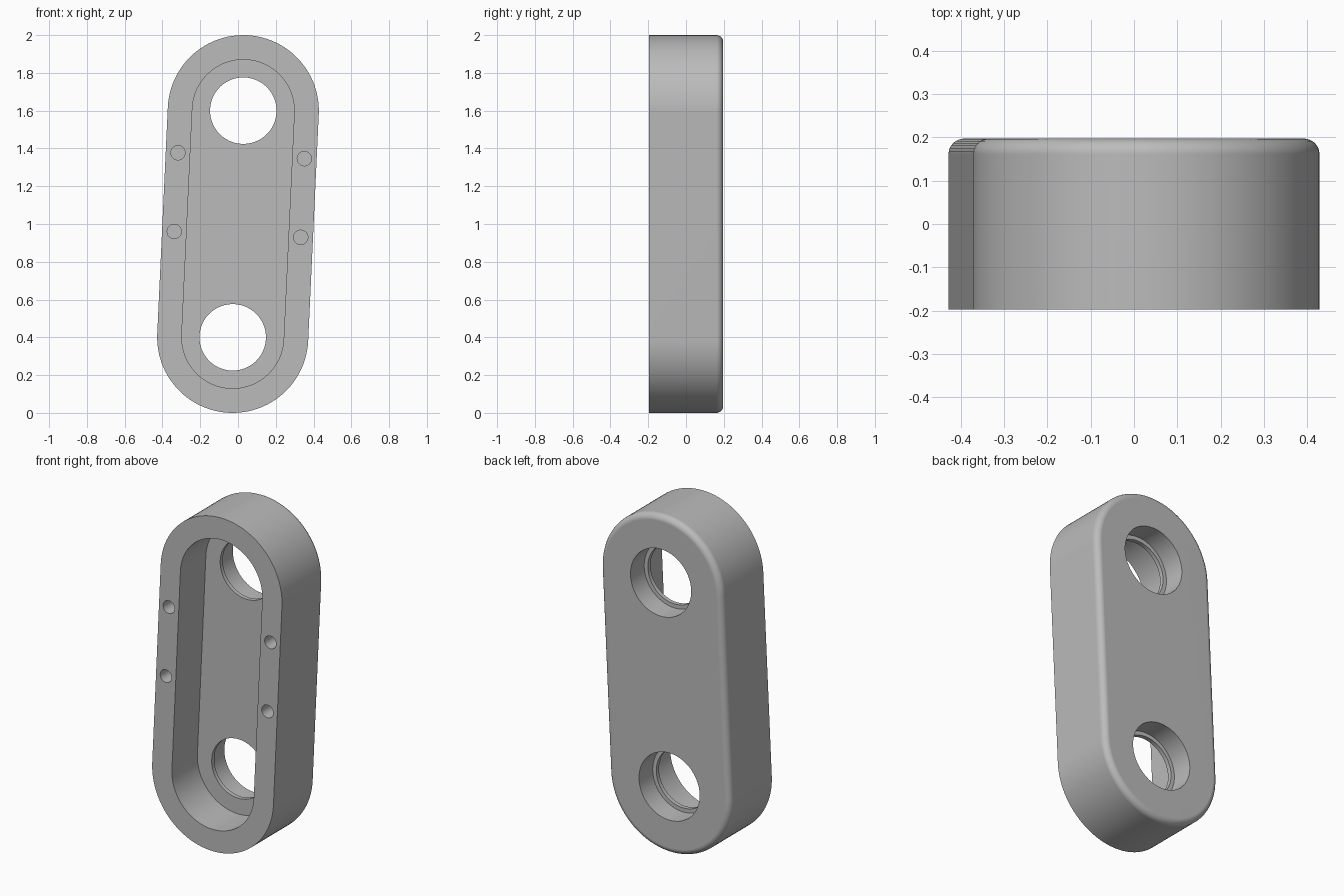
import bpy, bmesh, math
from mathutils import Matrix, Vector

if "Cube" in bpy.data.objects:
    bpy.data.objects.remove(bpy.data.objects["Cube"], do_unlink=True)

TILT = math.atan2(0.028, 0.6)      # lean of the long axis
SPAN = 0.6 / math.cos(TILT)        # centre to bore distance
FRONT, BACK, ROUND = -0.197, 0.197, 0.036
FLOOR, SHOULDER = 0.043, 0.068     # pocket floor and bore shoulder depths
PLACE = Matrix.Translation((0, 0, 1)) @ Matrix.Rotation(TILT, 4, 'Y')

grey = bpy.data.materials.new("plain grey")
grey.use_nodes = True
grey.diffuse_color = (0.5, 0.5, 0.5, 1)
grey.node_tree.nodes["Principled BSDF"].inputs["Base Color"].default_value = (0.5, 0.5, 0.5, 1)


def loft(name, rings, half=0.0, at=(0, 0), segments=64):
    """Join slot or circle outlines given as (radius, y) pairs into a solid."""
    bm = bmesh.new()
    loops = []
    for radius, y in rings:
        loop = []
        for side in (1, -1):
            count = segments // 2
            for i in range(count + (1 if half else 0)):
                a = math.pi * i / count
                p = Vector((at[0] + side * radius * math.cos(a), y,
                            at[1] + side * (half + radius * math.sin(a))))
                loop.append(bm.verts.new(PLACE @ p))
        loops.append(loop)
    for a, b in zip(loops, loops[1:]):
        for i in range(len(a)):
            j = (i + 1) % len(a)
            bm.faces.new((a[i], a[j], b[j], b[i]))
    bm.faces.new(loops[0])
    bm.faces.new(loops[-1])
    bmesh.ops.recalc_face_normals(bm, faces=bm.faces)
    mesh = bpy.data.meshes.new(name)
    bm.to_mesh(mesh)
    bm.free()
    mesh.materials.append(grey)
    obj = bpy.data.objects.new(name, mesh)
    bpy.context.collection.objects.link(obj)
    return obj


# Slot-shaped body with a rounded back edge
rings = [(0.4, FRONT)]
for i in range(9):
    a = math.pi / 2 * i / 8
    rings.append((0.4 - ROUND + ROUND * math.cos(a), BACK - ROUND + ROUND * math.sin(a)))
body = loft("link_housing", rings, SPAN, segments=96)

# Front pocket, stepped bores and blind screw holes
cutters = [loft("pocket_cutter", [(0.27, FRONT - 0.1), (0.27, FLOOR)], SPAN, segments=96)]
for end in (1, -1):
    cutters.append(loft("bore_cutter",
                        [(0.176, FLOOR - 0.1), (0.176, SHOULDER), (0.2, SHOULDER), (0.2, BACK + 0.1)],
                        at=(0, end * SPAN)))
for side in (1, -1):
    for along in (0.362, -0.055):
        cutters.append(loft("screw_hole_cutter", [(0.038, FRONT - 0.1), (0.038, 0.0)],
                            at=(side * 0.335, along), segments=32))

bpy.ops.object.select_all(action='DESELECT')
bpy.context.view_layer.objects.active = body
body.select_set(True)
for cutter in cutters:
    cutter.hide_render = True
    cut = body.modifiers.new("cut", 'BOOLEAN')
    cut.operation = 'DIFFERENCE'
    cut.solver = 'EXACT'
    cut.object = cutter
    bpy.ops.object.modifier_apply(modifier=cut.name)
for cutter in cutters:
    bpy.data.objects.remove(cutter, do_unlink=True)

# Smooth curved walls, crisp flat faces
bpy.ops.object.shade_smooth_by_angle(angle=math.radians(30))
weighted = body.modifiers.new("weighted normals", 'WEIGHTED_NORMAL')
weighted.keep_sharp = True
